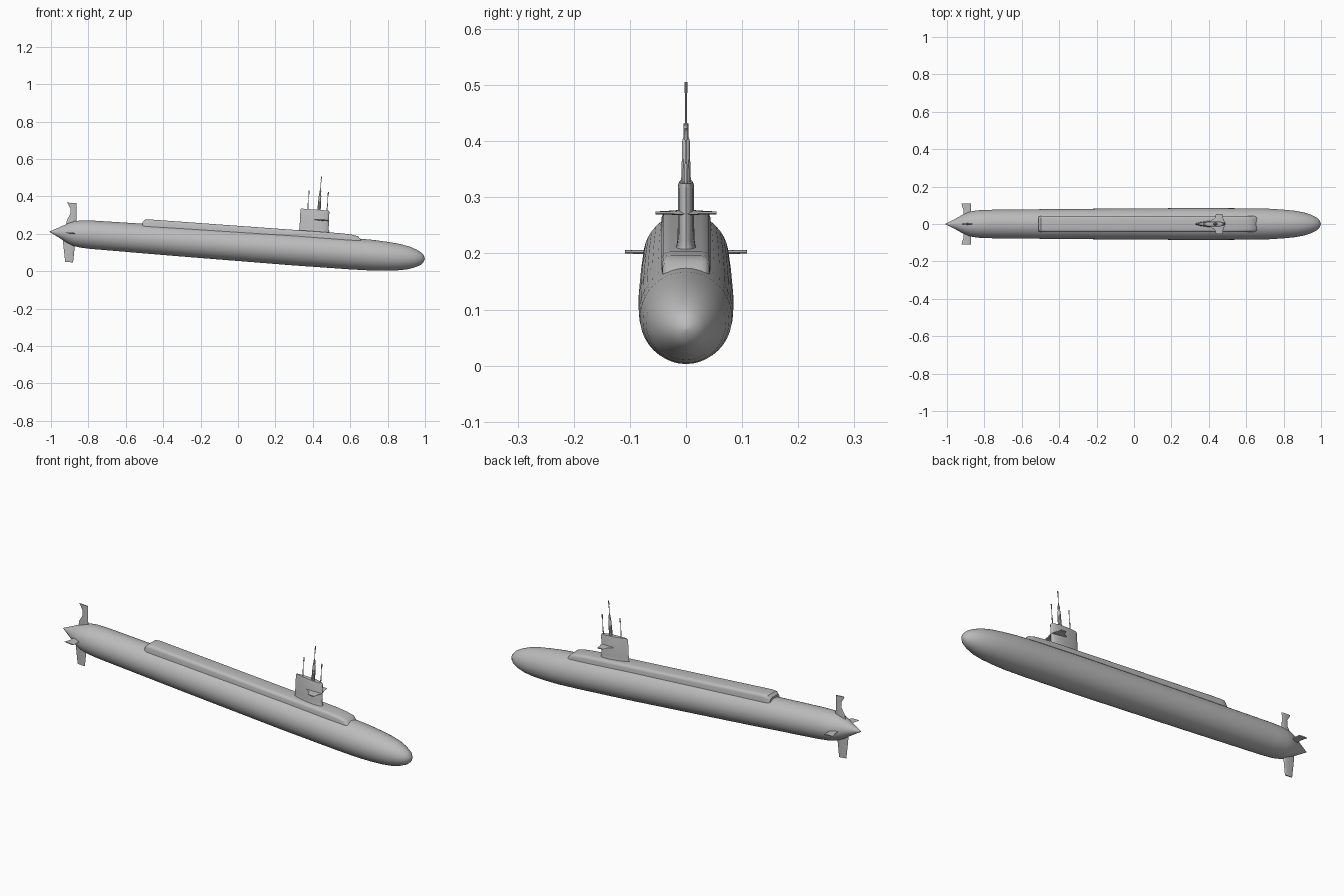
import bpy, bmesh, math
from mathutils import Matrix, Vector

cube = bpy.data.objects.get("Cube")
if cube:
    bpy.data.objects.remove(cube, do_unlink=True)

grey = bpy.data.materials.new("hull grey")
grey.use_nodes = True
colour = (0.5, 0.5, 0.5, 1)
grey.diffuse_color = colour
grey.node_tree.nodes["Principled BSDF"].inputs["Base Color"].default_value = colour

# Everything is built along a level axis, then pitched bow-down
PITCH = Matrix.Translation((0, 0, 0.138)) @ Matrix.Rotation(math.atan(0.073), 4, 'Y')


def loft(name, rings, sharp=35):
    """Skin a list of equal-length point rings and cap both ends."""
    bm = bmesh.new()
    loops = [[bm.verts.new(PITCH @ Vector(p)) for p in ring] for ring in rings]
    n = len(loops[0])
    for a, b in zip(loops, loops[1:]):
        for i in range(n):
            j = (i + 1) % n
            bm.faces.new((a[i], a[j], b[j], b[i]))
    bm.faces.new(loops[0])
    bm.faces.new(loops[-1])
    bmesh.ops.remove_doubles(bm, verts=bm.verts, dist=1e-6)
    bmesh.ops.recalc_face_normals(bm, faces=bm.faces)
    mesh = bpy.data.meshes.new(name)
    bm.to_mesh(mesh)
    bm.free()
    mesh.materials.append(grey)
    ob = bpy.data.objects.new(name, mesh)
    bpy.context.collection.objects.link(ob)
    bpy.ops.object.select_all(action='DESELECT')
    ob.select_set(True)
    bpy.context.view_layer.objects.active = ob
    bpy.ops.object.shade_smooth_by_angle(angle=math.radians(sharp))
    return ob


def circle(n):
    return [(math.cos(2 * math.pi * i / n), math.sin(2 * math.pi * i / n)) for i in range(n)]


def foil(name, stations, direction):
    """Streamlined blade; stations are (span, aft x, fore x, half thickness)."""
    d = Vector(direction)
    side = Vector((1, 0, 0)).cross(d)
    rings = []
    for span, aft, fore, half in stations:
        mid, reach = (aft + fore) / 2, (fore - aft) / 2
        rings.append([Vector((mid + reach * c, 0, 0)) + d * span
                      + side * (half * s * (0.85 + 0.3 * c)) for c, s in circle(24)])
    return loft(name, rings)


def mast(name, x, profile):
    """Round mast; profile is (height, radius)."""
    return loft(name, [[(x + r * c, r * s, z) for c, s in circle(10)] for z, r in profile])


# Pressure hull with rounded bow and conical stern
hull = [(-1.01, 0.001), (-0.96, 0.027), (-0.92, 0.049), (-0.88, 0.066), (-0.84, 0.073),
        (-0.78, 0.076), (-0.3, 0.081), (0.3, 0.085), (0.6, 0.084), (0.72, 0.082),
        (0.8, 0.077), (0.86, 0.071), (0.91, 0.062), (0.95, 0.049), (0.98, 0.034),
        (0.995, 0.019), (1.002, 0.001)]
loft("hull", [[(x, r * c, r * s) for c, s in circle(40)] for x, r in hull], 50)

# Raised deck casing with rounded shoulders
rings = []
for x, w, top in [(-0.518, 0.038, 0.088), (-0.505, 0.043, 0.101), (-0.48, 0.044, 0.104),
                  (0.54, 0.044, 0.105), (0.6, 0.043, 0.102), (0.635, 0.042, 0.096),
                  (0.655, 0.040, 0.077)]:
    half = [(w, 0.05), (w, top - 0.014), (w - 0.003, top - 0.006),
            (w - 0.008, top - 0.002), (w - 0.016, top)]
    section = half + [(-y, z) for y, z in reversed(half)]
    rings.append([(x, y, z) for y, z in section])
loft("deck_casing", rings)

# Sail with flared foot
foil("sail", [(0.09, 0.318, 0.49, 0.024), (0.107, 0.32, 0.482, 0.019),
              (0.12, 0.321, 0.477, 0.0165), (0.215, 0.319, 0.474, 0.016),
              (0.221, 0.323, 0.469, 0.013)], (0, 0, 1))

# Paired diving planes on the sail and at the stern
for label, sign in (("left", 1), ("right", -1)):
    foil(label + "_sail_plane", [(0, 0.385, 0.475, 0.004), (0.016, 0.395, 0.472, 0.004),
                                 (0.03, 0.42, 0.466, 0.003), (0.054, 0.428, 0.463, 0.003)],
         (0, sign, 0)).data.transform(Matrix.Translation((0.012, 0, 0.167)))
    foil(label + "_stern_plane", [(0, -0.925, -0.87, 0.005), (0.05, -0.915, -0.872, 0.005),
                                  (0.075, -0.915, -0.873, 0.004), (0.109, -0.925, -0.873, 0.003)],
         (0, sign, 0))

# Rudders above and below the stern
foil("upper_rudder", [(0, -0.93, -0.868, 0.006), (0.07, -0.922, -0.87, 0.005),
                      (0.1, -0.907, -0.873, 0.005), (0.13, -0.907, -0.876, 0.004),
                      (0.162, -0.928, -0.877, 0.003)], (0, 0, 1))
foil("lower_rudder", [(0, -0.94, -0.868, 0.006), (0.065, -0.932, -0.87, 0.005),
                      (0.155, -0.915, -0.873, 0.003)], (0, 0, -1))

# Periscope and antenna masts
mast("periscope", 0.418, [(0.2, 0.009), (0.225, 0.009), (0.255, 0.008), (0.295, 0.007),
                          (0.3, 0.005), (0.324, 0.005), (0.326, 0.0015), (0.375, 0.0015),
                          (0.38, 0.0025), (0.399, 0.0025)])
for label, x in (("aft", 0.358), ("fore", 0.461)):
    mast(label + "_antenna", x, [(0.2, 0.0025), (0.255, 0.0025), (0.26, 0.0012), (0.295, 0.0012),
                                 (0.3, 0.0028), (0.32, 0.0028)])
